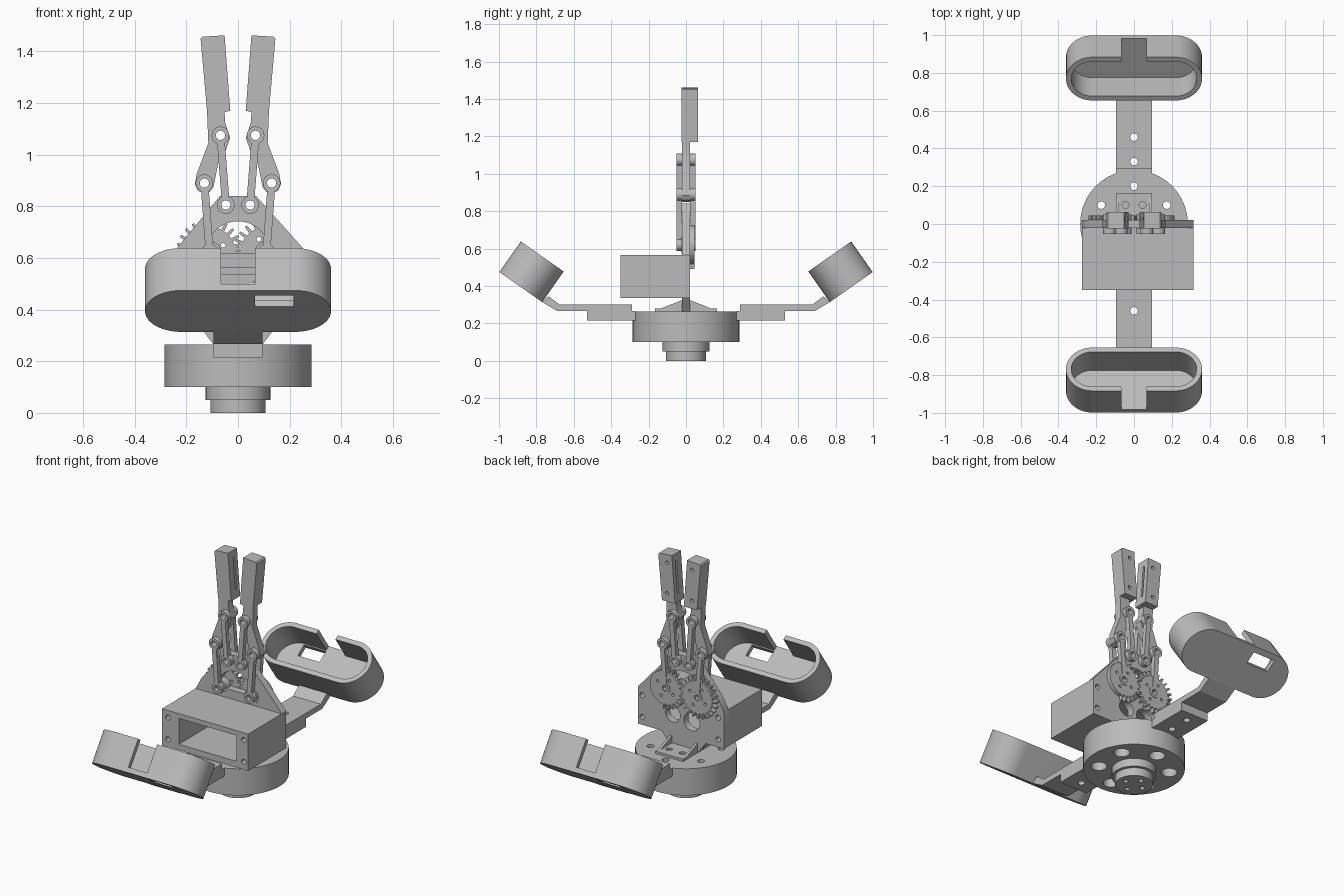
import bpy, bmesh
from math import sin, cos, pi, asin, atan2, radians
from mathutils import Matrix

if "Cube" in bpy.data.objects:
    bpy.data.objects.remove(bpy.data.objects["Cube"], do_unlink=True)

grey = bpy.data.materials.new("plain grey")
grey.use_nodes = True
COLOUR = (0.5, 0.5, 0.5, 1)
grey.diffuse_color = COLOUR
grey.node_tree.nodes["Principled BSDF"].inputs["Base Color"].default_value = COLOUR

# Axis letter -> placement of a 2D profile point at a given depth
PLACE = {"x": lambda u, v, d: (d, u, v),
         "y": lambda u, v, d: (u, d, v),
         "z": lambda u, v, d: (u, v, d)}


def prism(name, pts, axis, a, b):
    """Extrude a 2D outline along an axis from a to b."""
    bm = bmesh.new()
    put = PLACE[axis]
    low = [bm.verts.new(put(u, v, a)) for u, v in pts]
    top = [bm.verts.new(put(u, v, b)) for u, v in pts]
    bm.faces.new(low)
    bm.faces.new(top)
    n = len(pts)
    for i in range(n):
        j = (i + 1) % n
        bm.faces.new((low[i], low[j], top[j], top[i]))
    bmesh.ops.recalc_face_normals(bm, faces=bm.faces[:])
    me = bpy.data.meshes.new(name)
    bm.to_mesh(me)
    bm.free()
    me.materials.append(grey)
    ob = bpy.data.objects.new(name, me)
    bpy.context.scene.collection.objects.link(ob)
    return ob


def arc(c, r, start, end, n):
    return [(c[0] + r * cos(start + (end - start) * i / n),
             c[1] + r * sin(start + (end - start) * i / n)) for i in range(n + 1)]


def cyl(name, c, r, axis, a, b, n=32):
    return prism(name, arc(c, r, 0, 2 * pi, n)[:-1], axis, a, b)


def rect(u0, u1, v0, v1):
    return [(u0, v0), (u1, v0), (u1, v1), (u0, v1)]


def dumbbell(p, q, r, w, n=20):
    """Two round ends of radius r joined by a bar of half width w."""
    t = atan2(q[1] - p[1], q[0] - p[0])
    k = pi - asin(w / r)
    return arc(q, r, t - k, t + k, n) + arc(p, r, t + pi - k, t + pi + k, n)


def cut(ob, cutters):
    for c in cutters:
        m = ob.modifiers.new("cut", "BOOLEAN")
        m.operation, m.solver, m.object = "DIFFERENCE", "EXACT", c
    deps = bpy.context.evaluated_depsgraph_get()
    me = bpy.data.meshes.new_from_object(ob.evaluated_get(deps))
    ob.modifiers.clear()
    ob.data = me
    for c in cutters:
        bpy.data.objects.remove(c, do_unlink=True)
    return ob


def hole(c, r, axis="y", a=-1, b=1):
    return cyl("hole", c, r, axis, a, b, 20)


# Round base with counterbored bolt holes and stepped hub
ring = [(0.2 * cos(pi / 6 + k * pi / 3), 0.2 * sin(pi / 6 + k * pi / 3)) for k in range(6)]
base = cyl("base_disc", (0, 0), 0.285, "z", 0.1, 0.265, 64)
cut(base, [hole(p, 0.02, "z") for p in ring] + [hole(p, 0.045, "z", 0, 0.2) for p in ring])
cyl("hub_collar", (0, 0), 0.125, "z", 0.05, 0.11, 48)
hub = cyl("hub", (0, 0), 0.107, "z", 0, 0.06, 48)
cut(hub, [hole((0.06 * cos(k * pi / 2), 0.06 * sin(k * pi / 2)), 0.014, "z", -0.1, 0.04)
          for k in range(4)])

# Two arms with tilted cups, opposite each other
for side, turn in (("front", 0), ("back", pi)):
    spin = Matrix.Rotation(turn, 4, "Z")
    arm = prism(side + "_arm", [(-0.77, 0.315), (-0.69, 0.267), (-0.29, 0.265), (-0.29, 0.30),
                                (-0.675, 0.30), (-0.735, 0.345)], "x", -0.095, 0.095)
    block = prism(side + "_arm_block", rect(-0.53, -0.27, 0.215, 0.266), "x", -0.095, 0.095)
    for part in (arm, block):
        cut(part, [hole((0, y), 0.02, "z") for y in (-0.33, -0.46)])
    cup = prism(side + "_cup", dumbbell((-0.22, 0), (0.22, 0), 0.14, 0.14, 28), "z", -0.1, 0.1)
    cut(cup, [prism("hollow", dumbbell((-0.22, 0), (0.22, 0), 0.112, 0.112, 28), "z", -0.07, 0.2),
              prism("notch", rect(-0.065, 0.065, -0.2, -0.1), "z", -0.07, 0.2),
              prism("window", rect(0.065, 0.215, -0.105, -0.03), "z", -0.2, 0)])
    cup.data.transform(Matrix.Translation((0, -0.826, 0.476)) @ Matrix.Rotation(radians(-35), 4, "X"))
    for part in (arm, block, cup):
        part.data.transform(spin)

# Mounting foot with triangular gussets
foot = prism("mounting_foot", rect(-0.095, 0.095, -0.165, 0.165), "z", 0.264, 0.28)
cut(foot, [hole((x, y), 0.018, "z", 0.27, 1) for x in (-0.045, 0.045) for y in (-0.1, 0.1)])
for s in (-1, 1):
    prism("foot_gusset", [(-0.16, 0.27), (0.16, 0.27), (0.02, 0.325), (-0.02, 0.325)],
          "x", s * 0.08, s * 0.095)

# Upright plate with arch, motor openings and bolt holes
GEAR, INNER = (0.11, 0.62), (0.047, 0.805)
F_OUT, F_IN = (0.13, 0.89), (0.068, 1.075)
bolts = [(x, z) for x in (-0.235, 0.285) for z in (0.385, 0.52)]
plate = prism("upright_plate", [(-0.095, 0.265), (0.095, 0.265), (0.15, 0.337), (0.315, 0.337),
                                (0.315, 0.565), (0.25, 0.64), (0.07, 0.84), (-0.07, 0.84),
                                (-0.235, 0.64), (-0.275, 0.565), (-0.275, 0.337), (-0.15, 0.337)],
              "y", -0.022, 0.022)
cut(plate, [prism("arch", arc((0, 0.62), 0.122, 0, pi, 24), "y", -1, 1),
            hole((0.075, 0.46), 0.05), hole((-0.055, 0.445), 0.055)]
    + [hole(b, 0.016) for b in bolts]
    + [hole((s * INNER[0], INNER[1]), 0.018) for s in (-1, 1)])

# Motor housing, open at the front
box = prism("motor_housing", rect(-0.275, 0.315, 0.337, 0.565), "y", -0.35, -0.02)
cut(box, [prism("bay", rect(-0.16, 0.235, 0.375, 0.535), "y", -1, 1)]
    + [hole(b, 0.016) for b in bolts])


def gear_outline(c, phase, toothed):
    """Gear outline; toothed(angle) tells where teeth are cut."""
    pts, n = [], 24
    for k in range(n):
        for off, r in ((-0.5, 0.1), (-0.26, 0.1), (-0.14, 0.13), (0.14, 0.13), (0.26, 0.1)):
            a = phase + (k + off) * 2 * pi / n
            if not toothed(a):
                r = 0.105
            pts.append((c[0] + r * cos(a), c[1] + r * sin(a)))
    return pts


FINGER = [(0.145, 1.45), (0.138, 1.457), (0.052, 1.462), (0.03, 1.17), (0.052, 1.165),
          (0.05, 1.125), (0.03, 1.065), (0.05, 1.01), (0.075, 0.975), (0.095, 0.875),
          (0.11, 0.855), (0.13, 0.85), (0.155, 0.86), (0.167, 0.885), (0.16, 0.925),
          (0.115, 1.045), (0.12, 1.17)]

# Mirrored linkage: gears, links and fingers
for s, side in ((1, "left"), (-1, "right")):
    def m(p):
        return (s * p[0], p[1])

    def link(name, p, q, a, b):
        ob = prism(name, dumbbell(m(p), m(q), 0.034, 0.015), "y", a, b)
        return cut(ob, [hole(m(p), 0.018), hole(m(q), 0.018)])

    # Drive gear: one fully toothed, one toothed on the meshing half only
    phase, rule = (pi + pi / 24, lambda a: cos(a) < 0.1) if s > 0 else (0, lambda a: True)
    gear = prism(side + "_gear", gear_outline(m(GEAR), phase, rule), "y", 0.022, 0.046)
    cut(gear, [hole(m(GEAR), 0.016)]
        + [hole((s * GEAR[0] + 0.06 * cos(k * pi / 2 + 0.5), GEAR[1] + 0.06 * sin(k * pi / 2 + 0.5)),
                0.009) for k in range(4)])
    cut(cyl(side + "_gear_boss", m(GEAR), 0.045, "y", -0.025, 0.025), [hole(m(GEAR), 0.016)])
    link(side + "_gear_arm", GEAR, F_OUT, 0.022, 0.05)
    link(side + "_outer_link", GEAR, F_OUT, -0.052, -0.022)
    link(side + "_inner_link_front", INNER, F_IN, -0.052, -0.022)
    link(side + "_inner_link_back", INNER, F_IN, 0.022, 0.05)

    # Finger blade and thick gripping tip
    finger = prism(side + "_finger", [m(p) for p in FINGER], "y", -0.022, 0.022)
    cut(finger, [hole(m(F_OUT), 0.018), hole(m(F_IN), 0.018)])
    tip = prism(side + "_fingertip", [m(p) for p in FINGER[:4] + FINGER[-1:]], "y", -0.024, 0.064)
    cut(tip, [hole(m((0.085, z)), 0.011, "y", 0.03, 1) for z in (1.22, 1.41)]
        + [prism("slot", [m(p) for p in ((0, 1.22), (0.045, 1.22), (0.062, 1.42), (0, 1.42))],
                 "y", 0.005, 0.035)])

# Smooth curves, sharp edges
for ob in bpy.context.scene.objects:
    if ob.type == "MESH" and grey.name in ob.data.materials:
        ob.data.shade_smooth()
        ob.data.set_sharp_from_angle(angle=radians(30))
